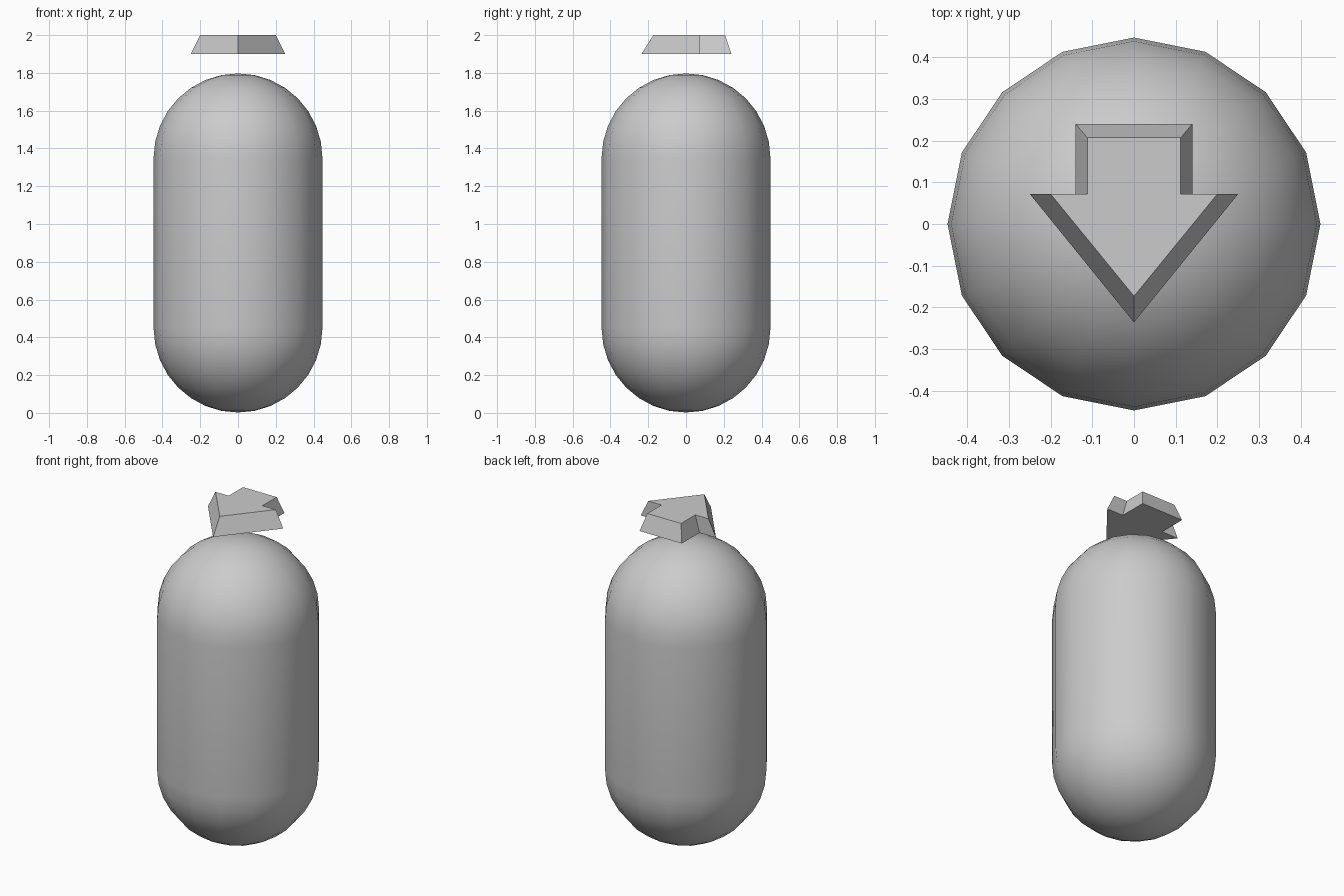
import bpy, bmesh
from math import sin, cos, pi

if "Cube" in bpy.data.objects:
    bpy.data.objects.remove(bpy.data.objects["Cube"])


def make_object(name, bm):
    bmesh.ops.recalc_face_normals(bm, faces=bm.faces[:])
    mesh = bpy.data.meshes.new(name)
    bm.to_mesh(mesh)
    bm.free()
    obj = bpy.data.objects.new(name, mesh)
    bpy.context.collection.objects.link(obj)
    return obj


# Capsule body: 16-sided, two hemispheres joined by a straight wall
R, CAP, LOW, HIGH, SIDES, STEPS = 0.447, 0.448, 0.45, 1.349, 16, 8
angles = [i * pi / 2 / STEPS for i in range(STEPS)]
profile = [(R * cos(a), LOW - CAP * sin(a)) for a in reversed(angles)]
profile += [(R * cos(a), HIGH + CAP * sin(a)) for a in angles]

bm = bmesh.new()
rings = [[bm.verts.new((r * cos(2 * pi * k / SIDES), r * sin(2 * pi * k / SIDES), z))
          for k in range(SIDES)] for r, z in profile]
bottom = bm.verts.new((0, 0, LOW - CAP))
top = bm.verts.new((0, 0, HIGH + CAP))
for k in range(SIDES):
    n = (k + 1) % SIDES
    for a, b in zip(rings, rings[1:]):
        bm.faces.new((a[k], a[n], b[n], b[k]))
    bm.faces.new((bottom, rings[0][n], rings[0][k]))
    bm.faces.new((top, rings[-1][k], rings[-1][n]))
for f in bm.faces:
    f.smooth = True
make_object("capsule_body", bm)


# Direction arrow above the body, tapering upward and pointing to the front
def arrow_ring(bm, z, shaft, back, head, tip, neck=0.072):
    half = [(shaft, back), (shaft, neck), (head, neck)]
    outline = half + [(0, tip)] + [(-x, y) for x, y in reversed(half)]
    return [bm.verts.new((x, y, z)) for x, y in outline]


bm = bmesh.new()
base = arrow_ring(bm, 1.90, 0.14, 0.24, 0.25, -0.236)
face = arrow_ring(bm, 2.00, 0.112, 0.207, 0.20, -0.173)
bm.faces.new(base)
bm.faces.new(face)
for i in range(len(base)):
    j = (i + 1) % len(base)
    bm.faces.new((base[i], base[j], face[j], face[i]))
make_object("direction_arrow", bm)
